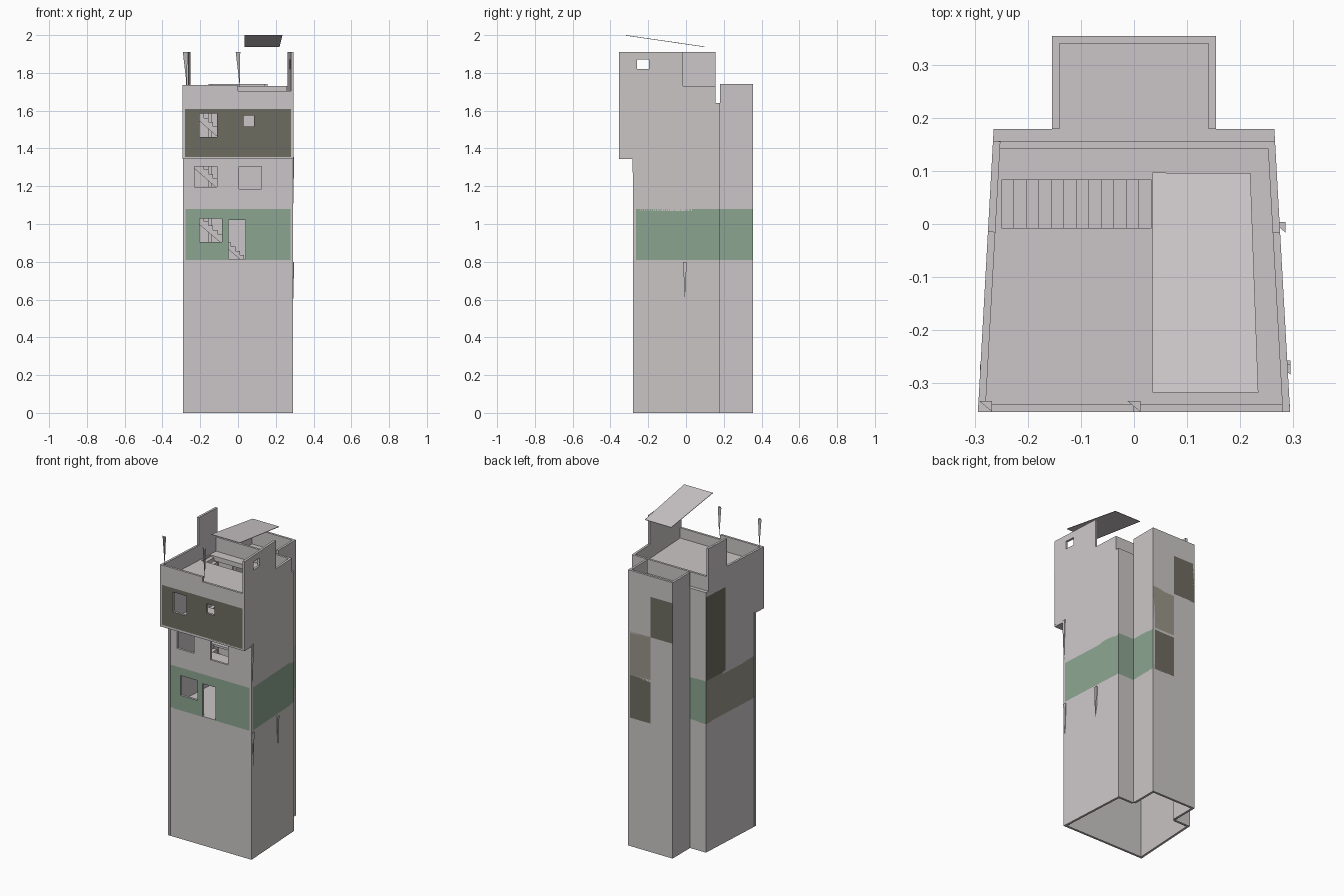
import bpy, bmesh
from mathutils import Vector

if "Cube" in bpy.data.objects:
    bpy.data.objects.remove(bpy.data.objects["Cube"])


def material(name, rgb):
    m = bpy.data.materials.new(name)
    m.diffuse_color = (*rgb, 1)
    m.use_nodes = True
    m.node_tree.nodes["Principled BSDF"].inputs["Base Color"].default_value = m.diffuse_color
    return m


GRAY = material("plaster gray", (0.60, 0.565, 0.57))
GREEN = material("sage green", (0.265, 0.375, 0.285))
OLIVE = material("dark olive", (0.155, 0.15, 0.12))
TAN = material("olive tan", (0.32, 0.305, 0.25))
PALE = material("pale awning", (0.64, 0.60, 0.61))
T = 0.014  # wall thickness


def finish(name, bm, mats):
    bmesh.ops.remove_doubles(bm, verts=bm.verts[:], dist=1e-5)
    bmesh.ops.recalc_face_normals(bm, faces=bm.faces[:])
    me = bpy.data.meshes.new(name)
    bm.to_mesh(me)
    bm.free()
    for m in mats:
        me.materials.append(m)
    ob = bpy.data.objects.new(name, me)
    bpy.context.collection.objects.link(ob)
    return ob


def wall(name, p0, p1, z0, z1, mat=GRAY, holes=()):
    """Upright wall from p0 to p1, outside on the right; holes are (u0, u1, z0, z1)."""
    a, b = Vector((*p0, 0)), Vector((*p1, 0))
    d = (b - a).normalized()
    inward = Vector((-d.y, d.x, 0)) * T
    us = sorted({0, (b - a).length, *[h[0] for h in holes], *[h[1] for h in holes]})
    zs = sorted({z0, z1, *[h[2] for h in holes], *[h[3] for h in holes]})

    def solid(i, j):
        if not (0 <= i < len(us) - 1 and 0 <= j < len(zs) - 1):
            return False
        u, z = (us[i] + us[i + 1]) / 2, (zs[j] + zs[j + 1]) / 2
        return not any(h[0] < u < h[1] and h[2] < z < h[3] for h in holes)

    bm = bmesh.new()

    def pt(i, j, k):
        return a + d * us[i] + Vector((0, 0, zs[j])) + inward * k

    def quad(pts, idx):
        bm.faces.new([bm.verts.new(p) for p in pts]).material_index = idx

    for i in range(len(us) - 1):
        for j in range(len(zs) - 1):
            if not solid(i, j):
                continue
            c = [(i, j), (i + 1, j), (i + 1, j + 1), (i, j + 1)]
            quad([pt(*q, 0) for q in c], 0)
            quad([pt(*q, 1) for q in c], 1)
            for n, (di, dj) in enumerate([(0, -1), (1, 0), (0, 1), (-1, 0)]):
                if not solid(i + di, j + dj):
                    p, q = c[n], c[(n + 1) % 4]
                    quad([pt(*p, 0), pt(*q, 0), pt(*q, 1), pt(*p, 1)], 1)
    return finish(name, bm, [mat, GRAY])


def prism(name, outline, z0, z1, mat=GRAY):
    bm = bmesh.new()
    f = bm.faces.new([bm.verts.new((x, y, z0)) for x, y in outline])
    r = bmesh.ops.extrude_face_region(bm, geom=[f])
    for v in r["geom"]:
        if isinstance(v, bmesh.types.BMVert):
            v.co.z = z1
    return finish(name, bm, [mat])


def hw(y):
    """Half width of the tapering main block."""
    return 0.295 - 0.03 * (y + 0.355) / 0.54


BACK, REAR, WING = 0.18, 0.355, 0.155
LOW, HIGH = -0.28, -0.355  # front plane of lower and top floors

# storeys: z0, z1, front y, colours per wall, front openings (x0, x1, z0, z1)
storeys = [
    ("base", 0.0, 0.81, LOW, dict(), []),
    ("first_floor", 0.81, 1.08, LOW,
     dict(front=GREEN, right=GREEN, recess_right=GREEN, wing_right=GREEN,
          back_right=OLIVE, recess_left=GREEN, left_rear=TAN, left_front=TAN),
     [(-0.205, -0.085, 0.905, 1.03), (-0.05, 0.04, 0.81, 1.02)]),
    ("second_floor", 1.08, 1.355, LOW, dict(back_right=TAN, left_rear=OLIVE),
     [(-0.23, -0.11, 1.195, 1.305), (0.005, 0.125, 1.185, 1.305)]),
    ("third_floor", 1.355, 1.61, HIGH,
     dict(front=OLIVE, back_left=OLIVE, left_rear=OLIVE),
     [(-0.205, -0.11, 1.46, 1.585), (0.03, 0.085, 1.515, 1.575)]),
]
for sname, z0, z1, fy, cols, openings in storeys:
    w = hw(fy)
    path = [("front", (-w, fy)), ("right", (w, fy)), ("recess_right", (hw(BACK), BACK)),
            ("wing_right", (WING, BACK)), ("back_right", (WING, REAR)),
            ("back_left", (0, REAR)), ("wing_left", (-WING, REAR)),
            ("recess_left", (-WING, BACK)), ("left_rear", (-hw(BACK), BACK)),
            ("left_front", (-hw(0), 0))]
    for k, (part, p) in enumerate(path):
        holes = [(h[0] + w, h[1] + w, h[2], h[3]) for h in openings] if part == "front" else []
        wall(f"{sname}_{part}_wall", p, path[(k + 1) % len(path)][1], z0, z1,
             cols.get(part, GRAY), holes)

# floor slabs, with a stairwell opening above each flight
SX0, SX1, SY0, SY1 = -0.25, 0.033, -0.008, 0.083
for name, z, fy, well in [("first", 0.80, LOW, False), ("second", 1.07, LOW, True),
                          ("third", 1.345, HIGH, True), ("roof", 1.61, HIGH, True)]:
    h = 0.03 if name == "roof" else 0.014
    if well:
        prism(name + "_slab_front", [(-hw(fy), fy), (hw(fy), fy), (hw(SY0), SY0), (-hw(SY0), SY0)], z, z + h)
        prism(name + "_slab_left", [(-hw(SY0), SY0), (SX0, SY0), (SX0, SY1), (-hw(SY1), SY1)], z, z + h)
        prism(name + "_slab_right", [(SX1, SY0), (hw(SY0), SY0), (hw(SY1), SY1), (SX1, SY1)], z, z + h)
        y0 = SY1
    else:
        y0 = fy
    prism(name + "_slab_back", [(-hw(y0), y0), (hw(y0), y0), (hw(BACK), BACK), (WING, BACK), (WING, REAR),
                                (-WING, REAR), (-WING, BACK), (-hw(BACK), BACK)], z, z + h)

# stair flights climbing towards the left
STEPS = 12
for name, z0, z1 in [("first", 0.814, 1.08), ("second", 1.084, 1.355), ("third", 1.359, 1.63)]:
    run, rise = (SX1 - SX0) / STEPS, (z1 - z0) / STEPS
    prof = [(SX1, z0)]
    for i in range(STEPS):
        x, z = SX1 - i * run, z0 + (i + 1) * rise
        prof += [(x, z), (x - run, z)]
    prof += [(SX0, z1 - 2 * rise), (SX1 - run, z0)]
    bm = bmesh.new()
    f = bm.faces.new([bm.verts.new((x, SY0, z)) for x, z in prof])
    r = bmesh.ops.extrude_face_region(bm, geom=[f])
    for v in r["geom"]:
        if isinstance(v, bmesh.types.BMVert):
            v.co.y = SY1
    finish(name + "_stairs", bm, [GRAY])

# roof parapets
MB, W = 0.157, hw(HIGH)
wall("parapet_front_left", (-W, HIGH), (0, HIGH), 1.61, 1.735)
wall("parapet_front_right", (0, HIGH), (W, HIGH), 1.61, 1.705)
wall("parapet_right_tall", (W, HIGH), (hw(-0.015), -0.015), 1.61, 1.91, GRAY, [(0.095, 0.16, 1.82, 1.87)])
wall("parapet_right_low", (hw(-0.015), -0.015), (hw(MB), MB), 1.61, 1.73)
wall("parapet_main_back", (hw(MB), MB), (-hw(MB), MB), 1.61, 1.73)
wall("parapet_left_tall", (-hw(MB), MB), (-hw(-0.015), -0.015), 1.61, 1.91)
wall("parapet_left_low", (-hw(-0.015), -0.015), (-W, HIGH), 1.61, 1.735)
wall("wing_parapet_right", (WING, BACK), (WING, REAR), 1.61, 1.74)
wall("wing_parapet_back", (WING, REAR), (-WING, REAR), 1.61, 1.74)
wall("wing_parapet_left", (-WING, REAR), (-WING, BACK), 1.61, 1.74)

# sloping awning above the terrace
bm = bmesh.new()
plan = [(0.035, -0.318, 2.0), (0.235, -0.318, 2.0), (0.22, 0.096, 1.94), (0.035, 0.097, 1.94)]
bot = bm.faces.new([bm.verts.new((x, y, z - 0.003)) for x, y, z in plan])
r = bmesh.ops.extrude_face_region(bm, geom=[bot])
bmesh.ops.translate(bm, vec=(0, 0, 0.003), verts=[v for v in r["geom"] if isinstance(v, bmesh.types.BMVert)])
finish("awning", bm, [PALE])

# thin tapering spikes: posts on the front parapet and drips on the right side
for name, x, y, zt, zb in [("corner_post", -0.28, -0.345, 1.91, 1.72), ("middle_post", 0.0, -0.345, 1.91, 1.72),
                           ("front_drip", 0.284, -0.268, 0.80, 0.59), ("middle_drip", 0.274, -0.006, 0.80, 0.60),
                           ("upper_drip", 0.284, -0.275, 1.355, 1.09)]:
    bm = bmesh.new()
    top = [bm.verts.new((x + dx, y + dy, zt)) for dx, dy in [(-0.012, 0.01), (0.012, -0.01), (0.012, 0.01)]]
    tip = bm.verts.new((x + 0.01, y, zb))
    bm.faces.new(top)
    for i in range(3):
        bm.faces.new([top[i], top[(i + 1) % 3], tip])
    finish(name, bm, [GRAY])
